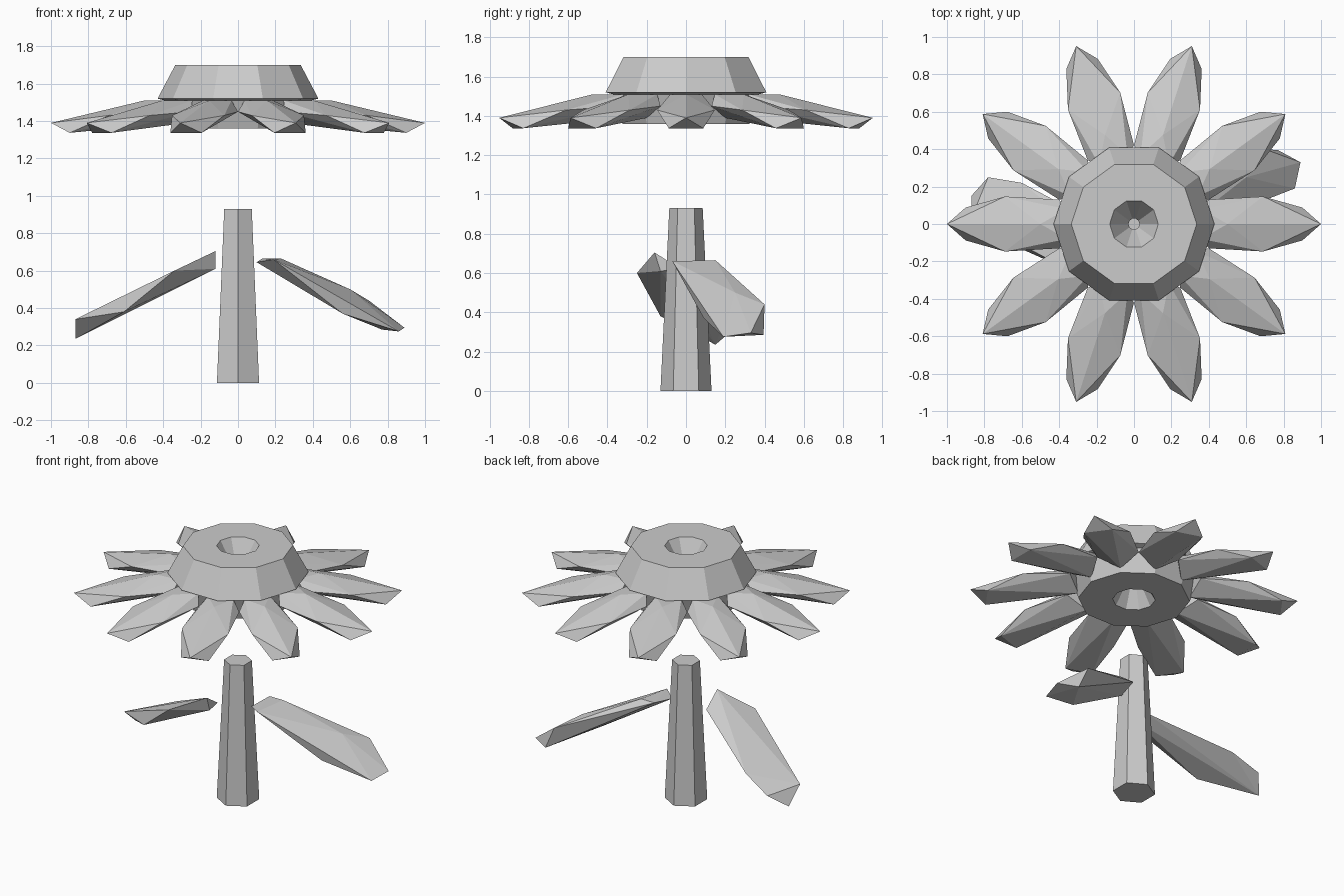
import bpy, bmesh, math
from mathutils import Matrix

if "Cube" in bpy.data.objects:
    bpy.data.objects.remove(bpy.data.objects["Cube"])


def finish(name, bm):
    bmesh.ops.recalc_face_normals(bm, faces=bm.faces[:])
    mesh = bpy.data.meshes.new(name)
    bm.to_mesh(mesh)
    bm.free()
    obj = bpy.data.objects.new(name, mesh)
    bpy.context.collection.objects.link(obj)
    return obj


def lathe(name, profile, sides, start=0.0):
    """Spin a closed (radius, z) profile into a faceted solid."""
    bm = bmesh.new()
    rings = []
    for i in range(sides):
        a = start + 2 * math.pi * i / sides
        rings.append([bm.verts.new((r * math.cos(a), r * math.sin(a), z)) for r, z in profile])
    n = len(profile)
    for i in range(sides):
        a, b = rings[i], rings[(i + 1) % sides]
        for j in range(n):
            k = (j + 1) % n
            bm.faces.new((a[j], b[j], b[k], a[k]))
    return finish(name, bm)


def hull(name, points):
    """Faceted solid wrapped around a few corner points."""
    bm = bmesh.new()
    for p in points:
        bm.verts.new(p)
    bmesh.ops.convex_hull(bm, input=bm.verts[:])
    loose = [v for v in bm.verts if not v.link_faces]
    bmesh.ops.delete(bm, geom=loose, context='VERTS')
    return finish(name, bm)


# Stem: tapered hexagonal post
bm = bmesh.new()
bmesh.ops.create_cone(bm, cap_ends=True, segments=6, radius1=0.13, radius2=0.085, depth=0.93,
                      matrix=Matrix.Translation((0, 0, 0.465)))
if abs(max(v.co.y for v in bm.verts) - 0.13) > 0.005:  # corners face front and back
    bmesh.ops.rotate(bm, verts=bm.verts[:], matrix=Matrix.Rotation(math.pi / 6, 3, 'Z'))
finish("stem", bm)

# Ten-sided flower head with a funnel in the middle
lathe("flower_head", [(0.03, 1.53), (0.13, 1.70), (0.335, 1.70), (0.43, 1.52),
                      (0.39, 1.51), (0.34, 1.36), (0.13, 1.36)], 10)

# Petals: ten copies of one faceted shape around the head
half = [(0.36, 0.08, 1.51), (0.40, 0.13, 1.45), (0.69, 0.147, 1.43), (0.90, 0.088, 1.337)]
petal = [(x, s * y, z) for x, y, z in half for s in (-1, 1)]
petal += [(0.34, 0, 1.39), (0.50, 0, 1.510), (0.65, 0, 1.37), (1.0, 0, 1.39)]
for i in range(10):
    rot = Matrix.Rotation(i * math.pi / 5, 3, 'Z')
    obj = hull(f"petal_{i + 1}", petal)
    obj.data.transform(rot.to_4x4())

# Leaves floating either side of the stem
hull("leaf_right", [(0.10, 0.00, 0.645), (0.19, -0.07, 0.66), (0.13, 0.15, 0.665),
                    (0.23, 0.15, 0.665), (0.60, 0.25, 0.50), (0.56, 0.09, 0.37),
                    (0.70, 0.40, 0.44), (0.86, 0.19, 0.275), (0.77, 0.395, 0.285),
                    (0.89, 0.33, 0.295)])
hull("leaf_left", [(-0.12, -0.16, 0.705), (-0.13, -0.03, 0.62), (-0.12, -0.13, 0.61),
                   (-0.34, -0.25, 0.60), (-0.54, -0.06, 0.50), (-0.61, -0.13, 0.38),
                   (-0.60, 0.22, 0.41), (-0.78, 0.25, 0.32), (-0.87, 0.03, 0.34),
                   (-0.87, 0.15, 0.235)])
